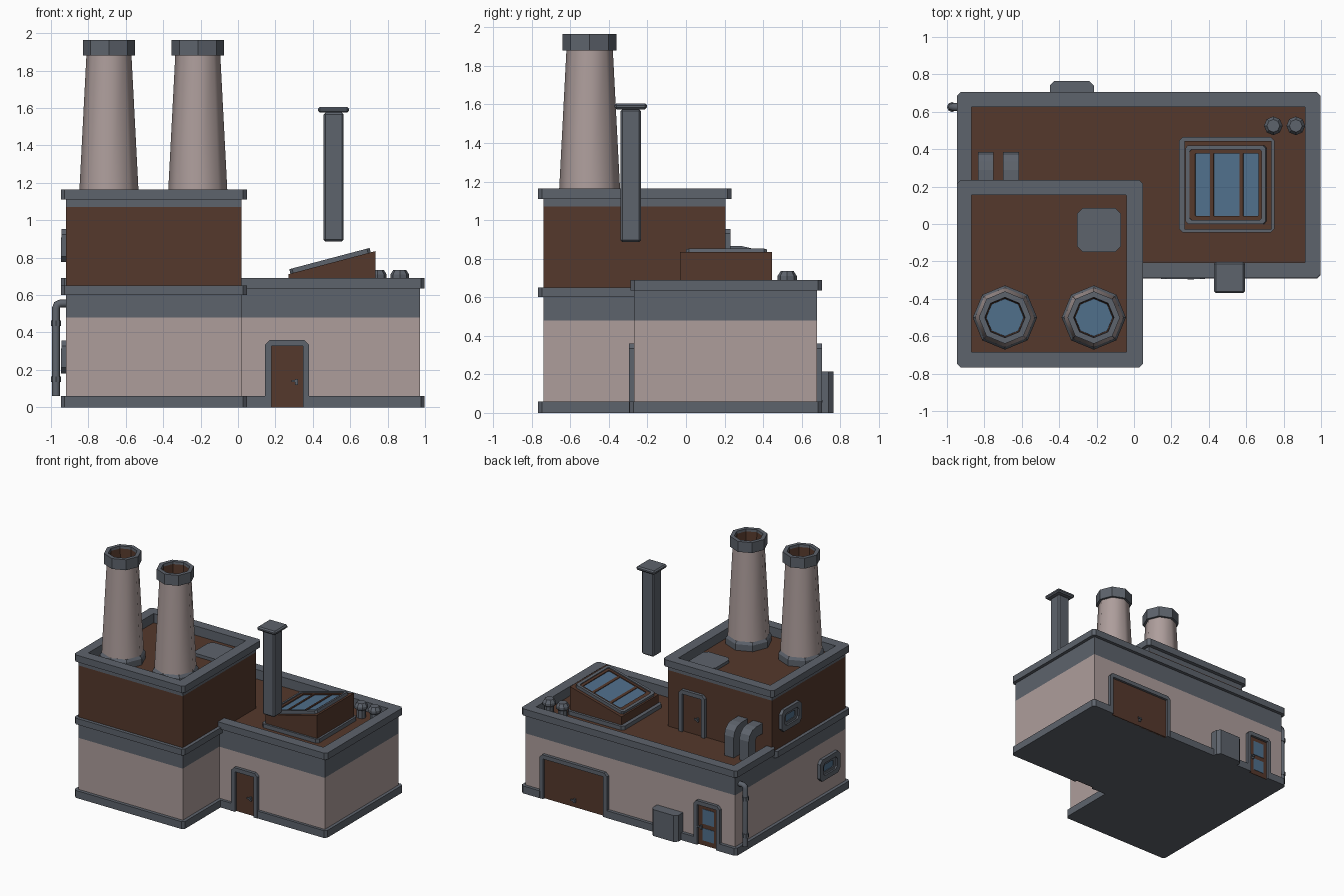
import bpy, bmesh
from math import cos, sin, pi, radians, atan2
from mathutils import Matrix, Vector

if "Cube" in bpy.data.objects:
    bpy.data.objects.remove(bpy.data.objects["Cube"])

def material(name, rgb):
    m = bpy.data.materials.new(name)
    m.diffuse_color = (*rgb, 1)
    m.use_nodes = True
    m.node_tree.nodes["Principled BSDF"].inputs["Base Color"].default_value = m.diffuse_color
    return m

PINK = material("pale_wall", (0.42, 0.34, 0.33))
BROWN = material("brown", (0.09, 0.04, 0.025))
GREY = material("slate_grey", (0.11, 0.125, 0.15))
GLASS = material("blue_glass", (0.08, 0.16, 0.26))
I = Matrix.Identity(4)

def mesh(name, verts, faces, mat, M=I, smooth=False):
    me = bpy.data.meshes.new(name)
    me.from_pydata([M @ Vector(v) for v in verts], [], faces)
    bm = bmesh.new()
    bm.from_mesh(me)
    bmesh.ops.recalc_face_normals(bm, faces=bm.faces)
    for f in bm.faces:
        f.smooth = smooth
    bm.to_mesh(me)
    bm.free()
    me.materials.append(mat)
    ob = bpy.data.objects.new(name, me)
    bpy.context.collection.objects.link(ob)
    return ob

def prism(name, pts, z0, z1, mat, M=I):
    n = len(pts)
    verts = [(x, y, z) for z in (z0, z1) for x, y in pts]
    faces = [[i, (i + 1) % n, n + (i + 1) % n, n + i] for i in range(n)]
    faces += [list(range(n))[::-1], list(range(n, 2 * n))]
    return mesh(name, verts, faces, mat, M)

def ring(name, outer, inner, z0, z1, mat, M=I):
    n = len(outer)
    verts = [(x, y, z) for p, z in ((outer, z0), (outer, z1), (inner, z1), (inner, z0)) for x, y in p]
    faces = [[k * n + i, k * n + (i + 1) % n, (k + 1) % 4 * n + (i + 1) % n, (k + 1) % 4 * n + i]
             for k in range(4) for i in range(n)]
    return mesh(name, verts, faces, mat, M)

def lathe(name, prof, x, y, mat, sides=8, caps=True, smooth=False):
    verts = [(x + r * cos(2 * pi * i / sides), y + r * sin(2 * pi * i / sides), z)
             for r, z in prof for i in range(sides)]
    faces = [[k * sides + i, k * sides + (i + 1) % sides, (k + 1) * sides + (i + 1) % sides, (k + 1) * sides + i]
             for k in range(len(prof) - 1) for i in range(sides)]
    if caps:
        faces += [list(range(sides))[::-1], list(range(len(verts) - sides, len(verts)))]
    return mesh(name, verts, faces, mat, smooth=smooth)

def rect(x0, x1, y0, y1, c=0):
    p = [(x0, y0), (x1, y0), (x1, y1), (x0, y1)]
    return chamfer(p, c) if c else p

def chamfer(pts, c):
    # cut the convex corners whose two edges are long enough
    out = []
    for i, p in enumerate(pts):
        p = Vector(p)
        a, b = Vector(pts[i - 1]) - p, Vector(pts[(i + 1) % len(pts)]) - p
        if a.x * b.y - a.y * b.x < 0 and min(a.length, b.length) > 2 * c:
            out += [tuple(p + a.normalized() * c), tuple(p + b.normalized() * c)]
        else:
            out.append(tuple(p))
    return out

def wall_frame(x, y, z, turn):
    # local x along the wall, y up, z outward
    return Matrix.Translation((x, y, z)) @ Matrix.Rotation(radians(turn), 4, 'Z') @ Matrix.Rotation(pi / 2, 4, 'X')

# Lower building: plinth with door gaps, walls, band
prism("plinth", chamfer([(-0.947, -0.767), (0.047, -0.767), (0.047, -0.292), (0.15, -0.292), (0.15, -0.27),
      (0.375, -0.27), (0.375, -0.292), (0.998, -0.292), (0.998, 0.706), (0.825, 0.706), (0.825, 0.68),
      (0.225, 0.68), (0.225, 0.706), (-0.57, 0.706), (-0.57, 0.68), (-0.785, 0.68), (-0.785, 0.706),
      (-0.947, 0.706)], 0.02), 0, 0.06, GREY)
walls = [(-0.92, -0.74), (0.02, -0.74), (0.02, -0.27), (0.972, -0.27), (0.972, 0.68), (-0.92, 0.68)]
prism("lower_walls", walls, 0.06, 0.48, PINK)
prism("upper_band", walls, 0.48, 0.61, GREY)

# Low roof, parapet and trim
prism("low_roof", rect(-0.88, 0.93, -0.22, 0.64), 0.6, 0.613, BROWN)
def parapet(x0, x1, y0, y1):
    return [(-0.02, y0), (x1, y0), (x1, y1), (x0, y1), (x0, 0.19), (-0.87, 0.19), (-0.87, 0.625),
            (0.915, 0.625), (0.915, -0.205), (-0.02, -0.205)]
prism("low_parapet", parapet(-0.92, 0.972, -0.27, 0.68), 0.61, 0.635, GREY)
prism("low_roof_trim", chamfer(parapet(-0.947, 0.998, -0.288, 0.706), 0.02), 0.635, 0.69, GREY)

# Tower
prism("tower_belt", chamfer([(-0.947, -0.767), (0.047, -0.767), (0.047, -0.25), (0, -0.25), (0, 0.19),
                             (-0.947, 0.19)], 0.02), 0.60, 0.65, GREY)
prism("tower_walls", rect(-0.92, 0.02, -0.74, 0.205), 0.61, 1.07, BROWN)
prism("tower_band", rect(-0.92, 0.02, -0.74, 0.205), 1.07, 1.085, GREY)
prism("tower_roof", rect(-0.88, -0.03, -0.69, 0.16), 1.08, 1.09, BROWN)
hole = rect(-0.87, -0.04, -0.685, 0.155, 0.003)
ring("tower_parapet", rect(-0.92, 0.02, -0.74, 0.205, 0.001), hole, 1.085, 1.11, GREY)
ring("tower_roof_trim", rect(-0.947, 0.047, -0.767, 0.235, 0.02), hole, 1.11, 1.165, GREY)
prism("roof_hatch", rect(-0.305, -0.07, -0.15, 0.085, 0.03), 1.085, 1.115, GREY)

# Twin chimneys
for x in (-0.69, -0.215):
    lathe("chimney_base", [(0.172, 1.085), (0.172, 1.14), (0.158, 1.16)], x, -0.5, GREY)
    lathe("chimney_stack", [(0.16, 1.12), (0.12, 1.89)], x, -0.5, PINK, caps=False, smooth=True)
    lathe("chimney_cap", [(0.118, 1.88), (0.14, 1.88), (0.14, 1.965), (0.108, 1.965), (0.106, 1.94)],
          x, -0.5, GREY, caps=False)
    lathe("chimney_liner", [(0.106, 1.945), (0.1, 1.8)], x, -0.5, BROWN, caps=False)
    lathe("chimney_core", [(0.102, 1.78), (0.102, 1.802)], x, -0.5, GLASS)

# Doors: U-shaped frame, leaf, handle
def door(name, M, w, h, t, handle):
    i = w - t
    prism(name + "_frame", chamfer([(w, 0), (w, h), (-w, h), (-w, 0), (-i, 0), (-i, h - t), (i, h - t), (i, 0)],
                                   0.025), -0.02, 0.025, GREY, M)
    prism(name + "_leaf", rect(-i, i, 0, h - t), -0.01, 0.006, BROWN, M)
    hx, hz = handle
    prism(name + "_handle", rect(hx - 0.022, hx + 0.012, hz - 0.006, hz + 0.006), 0.018, 0.027, GREY, M)
    prism(name + "_handle_plate", rect(hx - 0.003, hx + 0.012, hz - 0.02, hz + 0.012), 0, 0.02, GREY, M)

door("front_door", wall_frame(0.2625, -0.27, 0, 0), 0.1175, 0.36, 0.033, (0.045, 0.14))
door("roof_door", wall_frame(-0.21, 0.205, 0.605, 180), 0.1175, 0.35, 0.033, (0.045, 0.14))
door("garage_door", wall_frame(0.525, 0.68, 0, 180), 0.305, 0.36, 0.033, (0, 0.06))
back = wall_frame(-0.678, 0.68, 0, 180)
door("back_door", back, 0.1175, 0.36, 0.033, (-0.06, 0.15))
for z0, z1 in ((0.04, 0.14), (0.175, 0.295)):
    prism("back_door_pane", rect(-0.045, 0.055, z0, z1), 0, 0.009, GLASS, back)

# Side windows
for y, z in ((-0.015, 0.865), (-0.51, 0.27)):
    M = wall_frame(-0.92, y, z, -90)
    ring("window_frame", rect(-0.13, 0.13, -0.088, 0.088, 0.03), rect(-0.09, 0.09, -0.05, 0.05, 0.02),
         -0.01, 0.025, GREY, M)
    ring("window_sash", rect(-0.09, 0.09, -0.05, 0.05, 0.02), rect(-0.06, 0.06, -0.028, 0.028, 0.01),
         -0.01, 0.012, GREY, M)
    prism("window_pane", rect(-0.07, 0.07, -0.035, 0.035), -0.01, 0.005, GLASS, M)

# Utility box on the back wall
prism("utility_box", [(-0.215, 0.67), (-0.215, 0.74), (-0.24, 0.765), (-0.425, 0.765), (-0.45, 0.74),
                      (-0.45, 0.67)], 0, 0.215, GREY)

# Bent ducts from tower wall to low roof
duct = [(0.19, 0.865), (0.29, 0.865), (0.335, 0.855), (0.37, 0.825), (0.385, 0.78), (0.385, 0.605),
        (0.30, 0.605), (0.30, 0.755), (0.28, 0.78), (0.19, 0.78)]
for x in (-0.835, -0.7):
    prism("duct", duct, 0, 0.085, GREY, wall_frame(x, 0, 0, 90))

# Roof vents
for x in (0.745, 0.865):
    lathe("vent_stalk", [(0.035, 0.61), (0.035, 0.69)], x, 0.525, GREY)
    lathe("vent_cap", [(0.04, 0.68), (0.05, 0.69), (0.05, 0.71), (0.034, 0.735)], x, 0.525, GREY)

# Skylight: curb, wedge box, tilted glazed lid
ring("skylight_curb", rect(0.24, 0.752, -0.045, 0.465, 0.02), rect(0.275, 0.73, -0.025, 0.44, 0.01), 0.61, 0.645, GREY)
prism("skylight_box", [(0.27, 0.61), (0.735, 0.61), (0.735, 0.835), (0.27, 0.712)], 0, 0.475, BROWN,
      wall_frame(0, 0.445, 0, 0))
lid = Matrix.Translation((0.495, 0.21, 0.772)) @ Matrix.Rotation(-atan2(0.123, 0.465), 4, 'Y')
ring("skylight_lid", rect(-0.222, 0.222, -0.21, 0.21, 0.015), rect(-0.2, 0.2, -0.188, 0.188, 0.01), -0.005, 0.024, GREY, lid)
ring("skylight_frame", rect(-0.2, 0.2, -0.188, 0.188, 0.01), rect(-0.17, 0.18, -0.168, 0.168, 0.005), -0.005, 0.016, BROWN, lid)
prism("skylight_glass", rect(-0.18, 0.185, -0.175, 0.175), -0.005, 0.008, GLASS, lid)
for x in (-0.078, 0.085):
    prism("skylight_bar", rect(x - 0.01, x + 0.01, -0.17, 0.17), 0, 0.014, BROWN, lid)

# Free-standing flue post with cap
for name, x0, x1, y0, y1, z0, z1 in (("flue_post", 0.457, 0.565, -0.34, -0.233, 0.887, 1.575),
                                     ("flue_cap", 0.428, 0.594, -0.37, -0.203, 1.575, 1.606)):
    ob = prism(name, rect(x0, x1, y0, y1), z0, z1, GREY)
    bev = ob.modifiers.new("bevel", 'BEVEL')
    bev.width, bev.segments = 0.01, 1

# Drainpipe with clamps
cu = bpy.data.curves.new("drainpipe", 'CURVE')
cu.dimensions, cu.bevel_depth, cu.bevel_resolution, cu.use_fill_caps = '3D', 0.021, 2, True
path = [(-0.91, 0.555), (-0.95, 0.555), (-0.967, 0.548), (-0.973, 0.53), (-0.973, 0.06)]
sp = cu.splines.new('POLY')
sp.points.add(len(path) - 1)
for p, (x, z) in zip(sp.points, path):
    p.co = (x, 0.625, z, 1)
cu.materials.append(GREY)
bpy.context.collection.objects.link(bpy.data.objects.new("drainpipe", cu))
for z in (0.15, 0.45):
    lathe("pipe_clamp", [(0.027, z - 0.015), (0.027, z + 0.015)], -0.973, 0.625, GREY)
